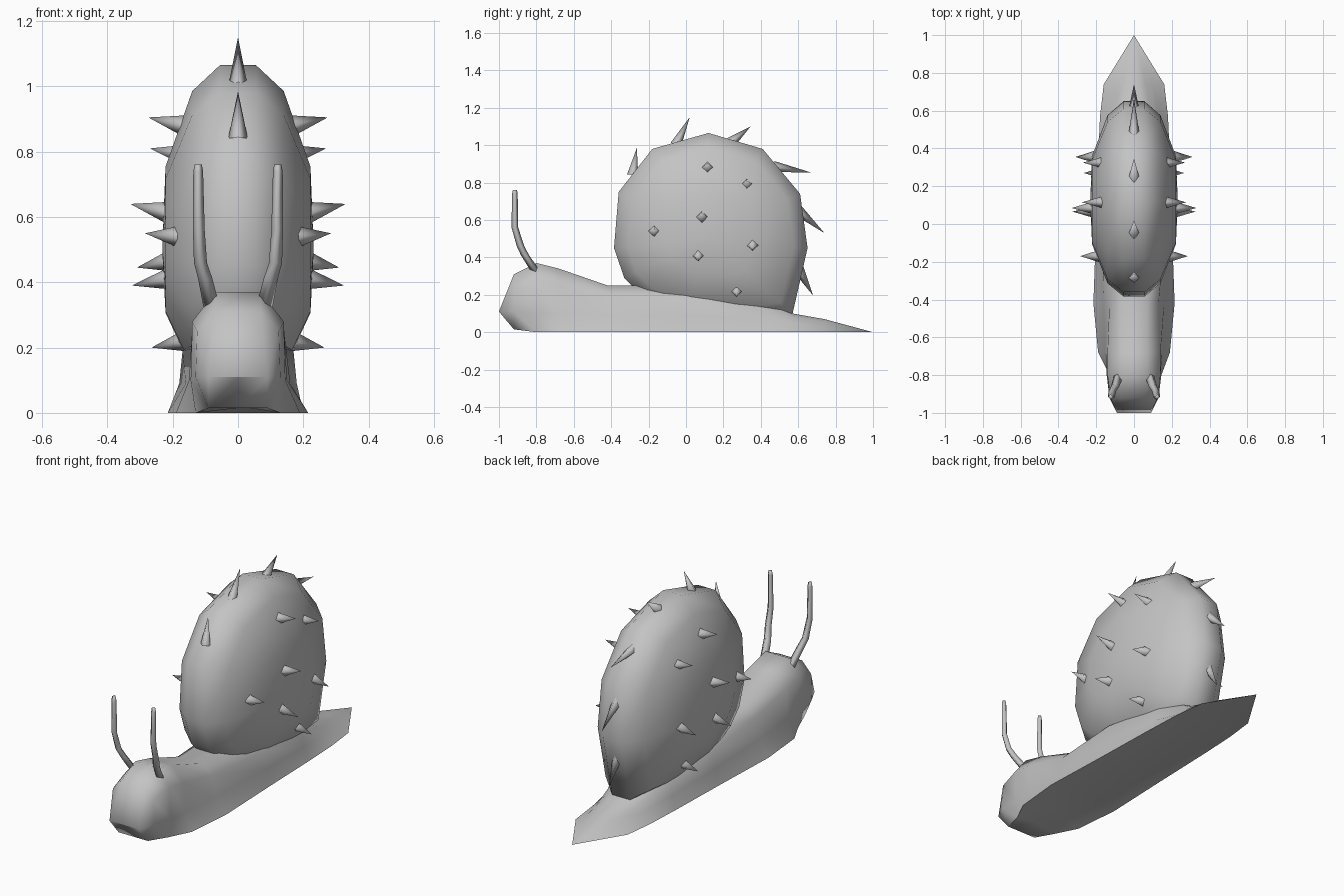
import bpy, bmesh, math
from mathutils import Vector

if "Cube" in bpy.data.objects:
    bpy.data.objects.remove(bpy.data.objects["Cube"], do_unlink=True)

GREY = (0.55, 0.55, 0.55, 1)
grey = bpy.data.materials.new("soft grey")
grey.use_nodes = True
grey.diffuse_color = GREY
grey.node_tree.nodes["Principled BSDF"].inputs["Base Color"].default_value = GREY


def loft(name, rings, angle=180, caps=False):
    """Skin a list of closed rings; collapsed rings are merged to points."""
    bm = bmesh.new()
    loops = [[bm.verts.new(p) for p in ring] for ring in rings]
    for a, b in zip(loops, loops[1:]):
        n = len(a)
        for i in range(n):
            j = (i + 1) % n
            bm.faces.new((a[i], a[j], b[j], b[i]))
    if caps:
        bm.faces.new(loops[0])
        bm.faces.new(loops[-1])
    bmesh.ops.remove_doubles(bm, verts=bm.verts, dist=0.0005)
    bmesh.ops.recalc_face_normals(bm, faces=bm.faces)
    mesh = bpy.data.meshes.new(name)
    bm.to_mesh(mesh)
    bm.free()
    mesh.materials.append(grey)
    obj = bpy.data.objects.new(name, mesh)
    bpy.context.collection.objects.link(obj)
    bpy.ops.object.select_all(action="DESELECT")
    obj.select_set(True)
    bpy.context.view_layer.objects.active = obj
    bpy.ops.object.shade_smooth_by_angle(angle=math.radians(angle))
    return obj


# Body: y, then half-section (crown, shoulder, waist, foot edge), sole height
sections = [
    (-1.0, [(.09, .11)] * 4, .11),
    (-.92, [(.07, .31), (.125, .25), (.13, .11), (.09, .015)], .015),
    (-.8, [(.07, .37), (.14, .28), (.145, .10), (.13, 0)], .02),
    (-.68, [(.07, .34), (.14, .26), (.15, .10), (.19, 0)], .04),
    (-.42, [(.07, .25), (.13, .20), (.16, .09), (.215, 0)], .05),
    (0, [(.08, .25), (.17, .19), (.18, .09), (.20, 0)], .05),
    (.35, [(.07, .22), (.14, .15), (.16, .07), (.19, 0)], .04),
    (.57, [(.05, .10), (.10, .08), (.13, .05), (.18, 0)], .03),
    (.74, [(.03, .07), (.06, .055), (.10, .03), (.16, 0)], .02),
    (1.0, [(0, 0)] * 4, 0),
]
rings = []
for y, half, sole in sections:
    left = [(x, y, z) for x, z in half]
    right = [(-x, y, z) for x, z in reversed(half)]
    rings.append(right + left + [(0, y, sole)])
loft("body", rings, 75)

# Shell: one side outline, scaled inwards as the sides bulge out
outline = [(-.24, .2), (-.33, .29), (-.385, .45), (-.36, .75), (-.18, .98),
           (.12, 1.065), (.41, .98), (.61, .74), (.65, .45), (.57, .1),
           (.3, .07), (0, .08)]
steps = [(.055, 1), (.14, .86), (.222, .45), (.232, 0)]
cy, cz = .12, .5
profile = [(-x, s) for x, s in reversed(steps)] + steps
loft("shell", [[(x, cy + (y - cy) * s, cz + (z - cz) * s) for y, z in outline]
               for x, s in profile])


def spike(name, base, tip, radius):
    """Four-sided cone from base to tip."""
    base, tip = Vector(base), Vector(tip)
    axis = (tip - base).normalized()
    side = Vector((0, 1, 0)) if abs(axis.x) > .6 else Vector((1, 0, 0))
    u = axis.cross(side).normalized()
    v = axis.cross(u)
    loft(name, [[base + d * radius for d in (u, v, -u, -v)], [tip] * 4])


# Spikes along the shell's crest: base and tip in y, z
crest = [((-.285, .84), (-.263, .985)), ((-.055, 1.0), (.02, 1.15)),
         ((.24, 1.015), (.345, 1.1)), ((.47, .885), (.665, .855)),
         ((.6, .65), (.74, .53)), ((.6, .34), (.68, .195))]
for i, (b, t) in enumerate(crest):
    spike(f"crest_spike_{i + 1}", (0, *b), (0, *t), .03)

# Spikes on both flanks: y, z, root x, tip x, tip rise
flank = [(.115, .88, .165, .275, .025), (.325, .79, .16, .27, .02),
         (.085, .615, .22, .33, .025), (-.17, .54, .185, .285, .01),
         (.355, .465, .21, .31, -.02), (.065, .41, .215, .325, -.02),
         (.27, .22, .165, .265, -.02)]
for side, label in ((1, "left"), (-1, "right")):
    for i, (y, z, root, end, rise) in enumerate(flank):
        spike(f"{label}_spike_{i + 1}", (side * root, y, z),
              (side * end, y, z + rise), .032)

# Eye stalks: x, y, z, radius
stalk = [(.08, -.8, .32, .025), (.1, -.86, .41, .022), (.115, -.885, .46, .02),
         (.12, -.915, .56, .018), (.122, -.915, .74, .015),
         (.122, -.915, .76, .011)]
for side, label in ((1, "left"), (-1, "right")):
    loft(f"{label}_eye_stalk",
         [[(side * x + r, y, z), (side * x, y + r, z),
           (side * x - r, y, z), (side * x, y - r, z)] for x, y, z, r in stalk],
         80 + 20, caps=True)
